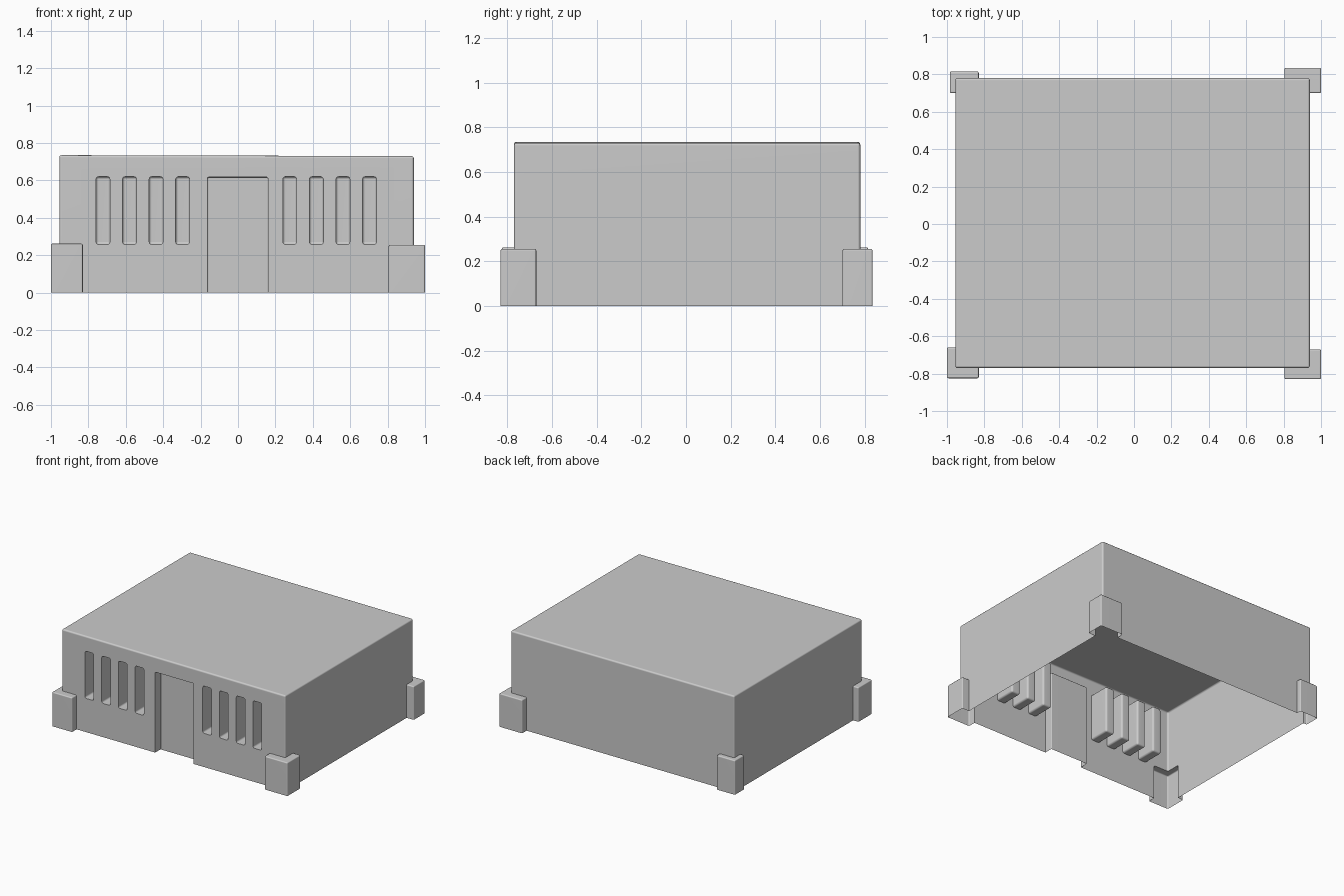
import bpy, bmesh, math

default = bpy.data.objects.get("Cube")
if default:
    bpy.data.objects.remove(default, do_unlink=True)

grey = bpy.data.materials.new("plain_grey")
grey.use_nodes = True
grey.diffuse_color = (0.6, 0.6, 0.6, 1)
grey.node_tree.nodes["Principled BSDF"].inputs["Base Color"].default_value = (0.6, 0.6, 0.6, 1)

BELOW = -0.06  # parts run below ground, then get trimmed level


def block(name, x, y, z, radius=0.0, segments=3):
    """Box between the given ranges, with rounded edges."""
    bm = bmesh.new()
    bmesh.ops.create_cube(bm, size=1)
    for v in bm.verts:
        v.co = [r[0] if c < 0 else r[1] for c, r in zip(v.co, (x, y, z))]
    if radius:
        bmesh.ops.bevel(bm, geom=bm.edges[:], offset=radius, segments=segments,
                        profile=0.5, affect='EDGES')
    mesh = bpy.data.meshes.new(name)
    bm.to_mesh(mesh)
    bm.free()
    mesh.materials.append(grey)
    obj = bpy.data.objects.new(name, mesh)
    bpy.context.collection.objects.link(obj)
    return obj


# Main body
shell = block("building_shell", (-0.955, 0.94), (-0.77, 0.78), (BELOW, 0.735), 0.012)
for v in shell.data.vertices:  # roof dips slightly towards +x
    if v.co.z > 0.5 and v.co.x > 0:
        v.co.z -= 0.005

helpers = []


def combine(obj, operation):
    mod = shell.modifiers.new(obj.name, 'BOOLEAN')
    mod.object = obj
    mod.operation = operation
    mod.solver = 'EXACT'
    obj.hide_render = True
    helpers.append(obj)


# Corner piers
piers = {
    "front_left_pier": ((0.805, 1.0), (-0.83, -0.67), 0.255),
    "front_right_pier": ((-1.0, -0.83), (-0.825, -0.66), 0.262),
    "back_left_pier": ((0.805, 1.0), (0.70, 0.835), 0.255),
    "back_right_pier": ((-0.985, -0.83), (0.70, 0.815), 0.262),
}
for name, (x, y, top) in piers.items():
    combine(block(name, x, y, (BELOW, top), 0.008), 'UNION')

# Recessed doorway
combine(block("doorway_cutter", (-0.163, 0.16), (-0.9, -0.705), (2 * BELOW, 0.617), 0.006), 'DIFFERENCE')

# Deep window slots, four on each side of the doorway
for start, label in ((-0.722, "right"), (0.277, "left")):
    for i in range(4):
        x = start + i * 0.142
        combine(block(f"{label}_slot_cutter_{i + 1}", (x - 0.037, x + 0.037), (-0.9, -0.61),
                      (0.258, 0.62), 0.014), 'DIFFERENCE')

# Bake the cuts, then trim at ground level so the shell is open underneath
depsgraph = bpy.context.evaluated_depsgraph_get()
bm = bmesh.new()
bm.from_mesh(bpy.data.meshes.new_from_object(shell.evaluated_get(depsgraph)))
bmesh.ops.bisect_plane(bm, geom=bm.verts[:] + bm.edges[:] + bm.faces[:],
                       plane_co=(0, 0, 0), plane_no=(0, 0, 1), clear_inner=True)
shell.modifiers.clear()
bm.to_mesh(shell.data)
bm.free()
for obj in helpers:
    bpy.data.objects.remove(obj, do_unlink=True)

# Smooth the rounded edges while keeping the walls flat
bpy.ops.object.select_all(action='DESELECT')
shell.select_set(True)
bpy.context.view_layer.objects.active = shell
bpy.ops.object.shade_smooth_by_angle(angle=math.radians(40))
shell.modifiers.new("flat_walls", 'WEIGHTED_NORMAL').keep_sharp = True
